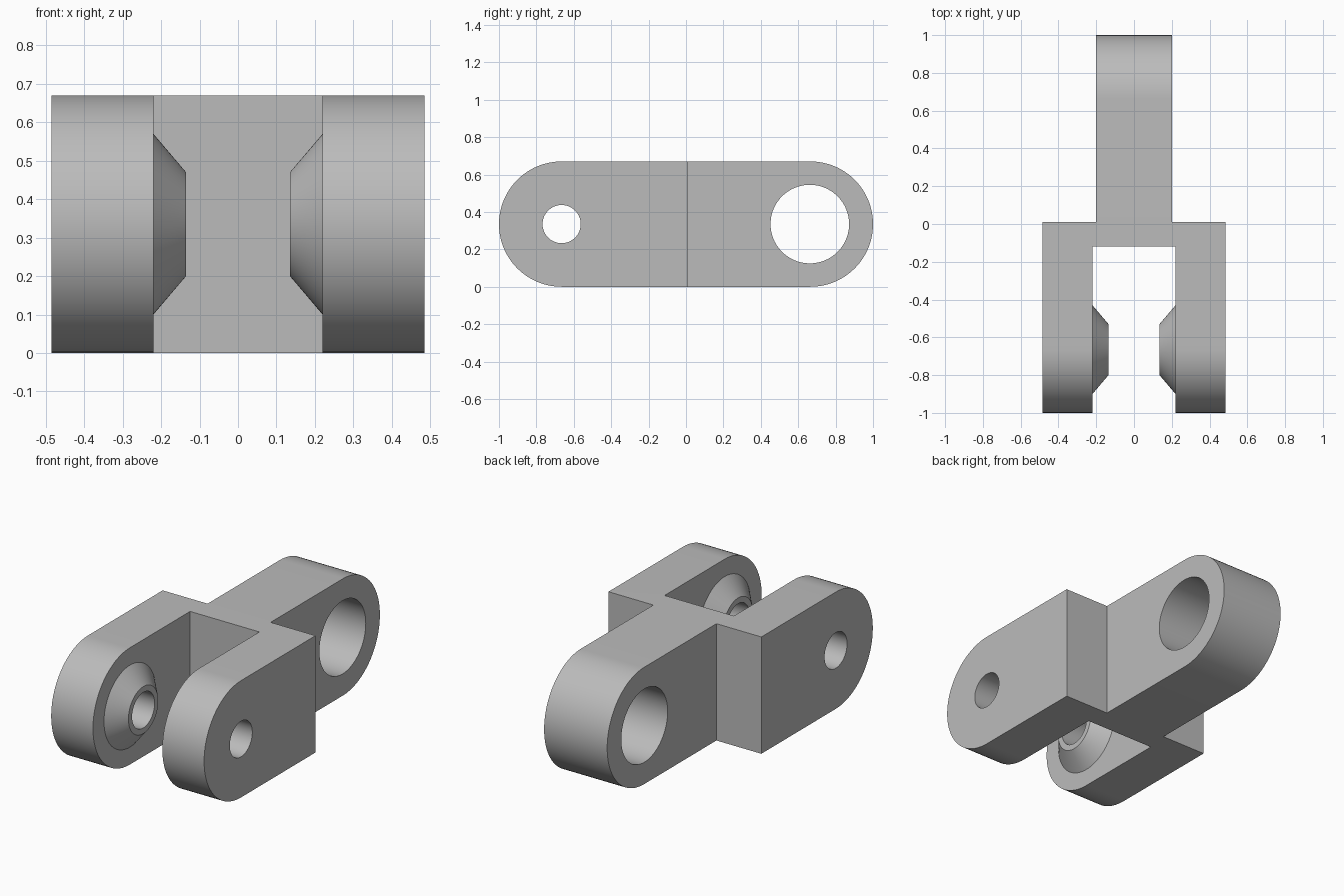
import bpy, bmesh, math
from mathutils import Matrix, Vector

cube = bpy.data.objects.get("Cube")
if cube:
    bpy.data.objects.remove(cube, do_unlink=True)

HEIGHT, R = 0.67, 0.335
FORK_Y, EYE_Y = -0.665, 0.665
SEGMENTS = 96

grey = bpy.data.materials.new("Plain grey")
grey.use_nodes = True
COLOUR = (0.5, 0.5, 0.5, 1)
grey.diffuse_color = COLOUR
grey.node_tree.nodes["Principled BSDF"].inputs["Base Color"].default_value = COLOUR


def finish(name, bm):
    bmesh.ops.recalc_face_normals(bm, faces=bm.faces)
    mesh = bpy.data.meshes.new(name)
    bm.to_mesh(mesh)
    bm.free()
    mesh.materials.append(grey)
    obj = bpy.data.objects.new(name, mesh)
    bpy.context.collection.objects.link(obj)
    return obj


def prism(name, points, direction):
    """Extrude a closed outline along a direction."""
    bm = bmesh.new()
    face = bm.faces.new([bm.verts.new(p) for p in points])
    new = bmesh.ops.extrude_face_region(bm, geom=[face])["geom"]
    bmesh.ops.translate(bm, vec=Vector(direction),
                        verts=[v for v in new if isinstance(v, bmesh.types.BMVert)])
    return finish(name, bm)


def cone_x(name, x0, x1, r0, r1, y):
    """Cone or cylinder lying along x, at mid height."""
    bm = bmesh.new()
    place = Matrix.Translation(((x0 + x1) / 2, y, R)) @ Matrix.Rotation(math.pi / 2, 4, "Y")
    bmesh.ops.create_cone(bm, cap_ends=True, segments=SEGMENTS, radius1=r0,
                          radius2=r1, depth=x1 - x0, matrix=place)
    return finish(name, bm)


def combine(target, tool, operation):
    mod = target.modifiers.new(operation, "BOOLEAN")
    mod.operation, mod.solver, mod.object = operation, "EXACT", tool
    bpy.context.view_layer.objects.active = target
    bpy.ops.object.modifier_apply(modifier=mod.name)
    bpy.data.objects.remove(tool, do_unlink=True)


# Fork and tongue seen from above, mirrored across x
half = [(0.22, -0.12), (0.22, -1.1), (0.485, -1.1), (0.485, 0.01), (0.2, 0.01), (0.2, 1.1)]
plan = half + [(-x, y) for x, y in reversed(half)]
link = prism("clevis_link", [(x, y, -0.1) for x, y in plan], (0, 0, HEIGHT + 0.2))

# Rounded ends from the side outline
side = []
for i in range(SEGMENTS // 2 + 1):
    a = math.pi / 2 + math.pi * i / (SEGMENTS // 2)
    side.append((-1, FORK_Y + R * math.cos(a), R + R * math.sin(a)))
side += [(-1, -y, HEIGHT - z) for _, y, z in side]
combine(link, prism("side_outline", side, (2, 0, 0)), "INTERSECT")

# Tapered bosses on the inner faces of the fork, sunk slightly into the arms
SINK = 0.02
slope = 0.1 / 0.085
wide = 0.235 + SINK * slope
combine(link, cone_x("left_boss", 0.135, 0.22 + SINK, 0.135, wide, FORK_Y), "UNION")
combine(link, cone_x("right_boss", -0.22 - SINK, -0.135, wide, 0.135, FORK_Y), "UNION")

# Pin hole through the fork and large eye through the tongue
combine(link, cone_x("pin_hole", -1, 1, 0.102, 0.102, FORK_Y), "DIFFERENCE")
combine(link, cone_x("tongue_eye", -1, 1, 0.21, 0.21, EYE_Y - 0.003), "DIFFERENCE")

bpy.ops.object.select_all(action="DESELECT")
link.select_set(True)
bpy.context.view_layer.objects.active = link
bpy.ops.object.shade_smooth_by_angle(angle=math.radians(30))
